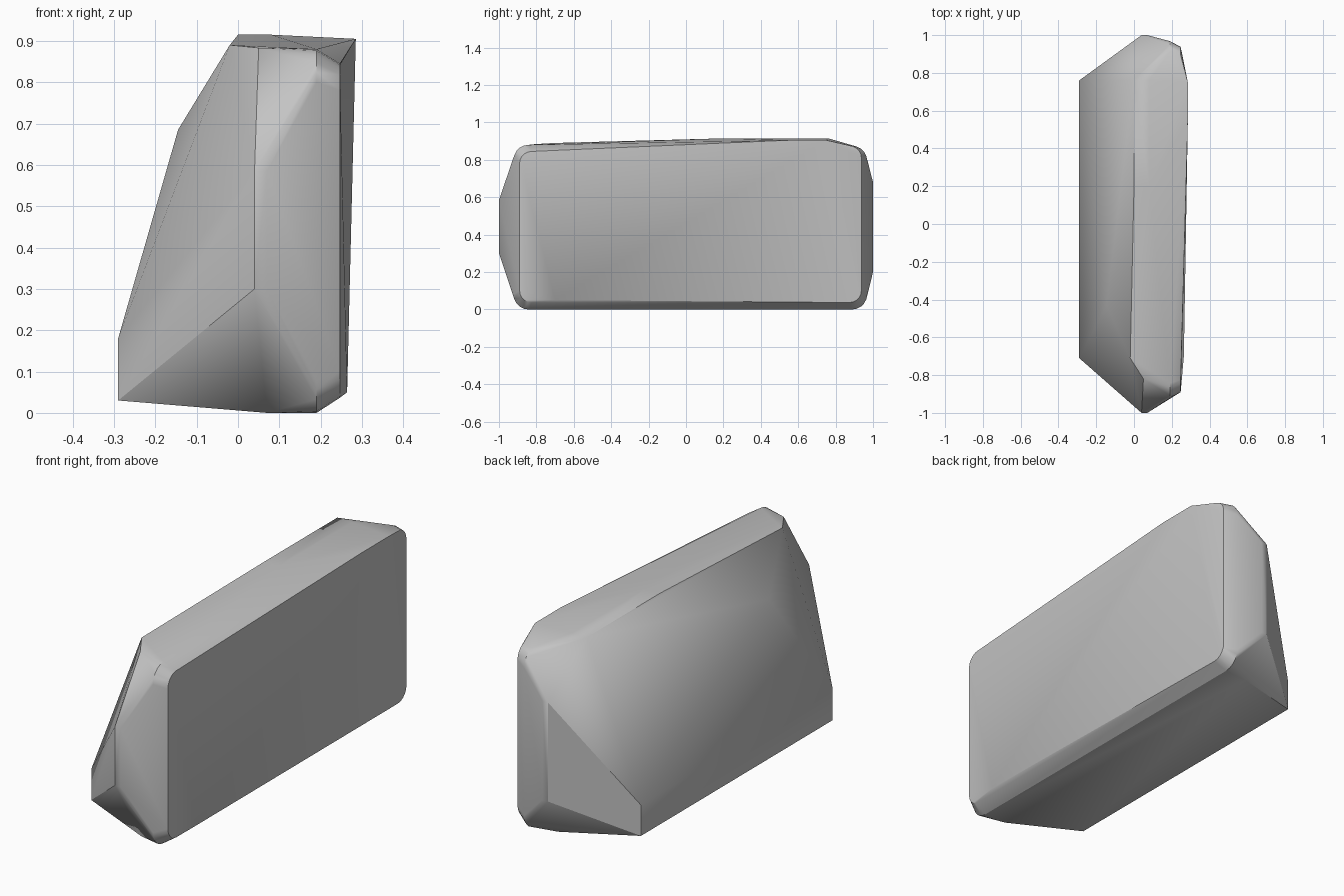
import bpy, bmesh, math

cube = bpy.data.objects.get("Cube")
if cube:
    bpy.data.objects.remove(cube, do_unlink=True)


def rounded_ring(x, front, back, low, front_top, back_top, r, steps=5):
    """Rounded four-sided outline standing at a given x."""
    corners = [(back - r, back_top - r, 0), (front + r, front_top - r, 90),
               (front + r, low + r, 180), (back - r, low + r, 270)]
    pts = []
    for cy, cz, start in corners:
        for i in range(steps + 1):
            a = math.radians(start + 90 * i / steps)
            pts.append((x, cy + r * math.cos(a), cz + r * math.sin(a)))
    return pts


# flat side outline and the wider outline behind its bevel
points = rounded_ring(0.247, -0.89, 0.938, 0.037, 0.845, 0.875, 0.065)
points += rounded_ring(0.19, -0.922, 0.968, 0.0, 0.88, 0.875, 0.08)

# flat side bulge
points += [(0.264, -0.7, 0.05), (0.285, 0.55, 0.905), (0.285, 0.75, 0.905)]

# end ridges
for x in (0.04, 0.07):
    points += [(x, -1, 0.3), (x, -1, 0.585), (x, 1, 0.2), (x, 1, 0.68)]

# underside and top
points += [(0.07, -0.84, 0), (0.07, 0.88, 0)]
points += [(0, 0.2, 0.915), (0, 0.76, 0.915), (0.08, 0.2, 0.915),
           (0.08, 0.76, 0.915), (-0.02, -0.71, 0.89), (0.05, -0.82, 0.883)]

# sloping side
for y in (-0.71, 0.76):
    points += [(-0.29, y, 0.03), (-0.29, y, 0.18)]
points.append((-0.145, -0.43, 0.685))

# wrap the outlines in one faceted shell
bm = bmesh.new()
for p in points:
    bm.verts.new(p)
hull = bmesh.ops.convex_hull(bm, input=bm.verts[:])
loose = [v for v in bm.verts if not v.link_faces]
bmesh.ops.delete(bm, geom=loose, context='VERTS')
bmesh.ops.recalc_face_normals(bm, faces=bm.faces[:])

mesh = bpy.data.meshes.new("faceted_block")
bm.to_mesh(mesh)
bm.free()
block = bpy.data.objects.new("faceted_block", mesh)
bpy.context.collection.objects.link(block)

# plain grey material
grey = bpy.data.materials.new("plain_grey")
grey.use_nodes = True
colour = (0.55, 0.55, 0.55, 1)
grey.diffuse_color = colour
for node in grey.node_tree.nodes:
    if node.type == 'BSDF_PRINCIPLED':
        node.inputs["Base Color"].default_value = colour
mesh.materials.append(grey)

bpy.ops.object.select_all(action='DESELECT')
block.select_set(True)
bpy.context.view_layer.objects.active = block
bpy.ops.object.shade_smooth_by_angle(angle=math.radians(30))
